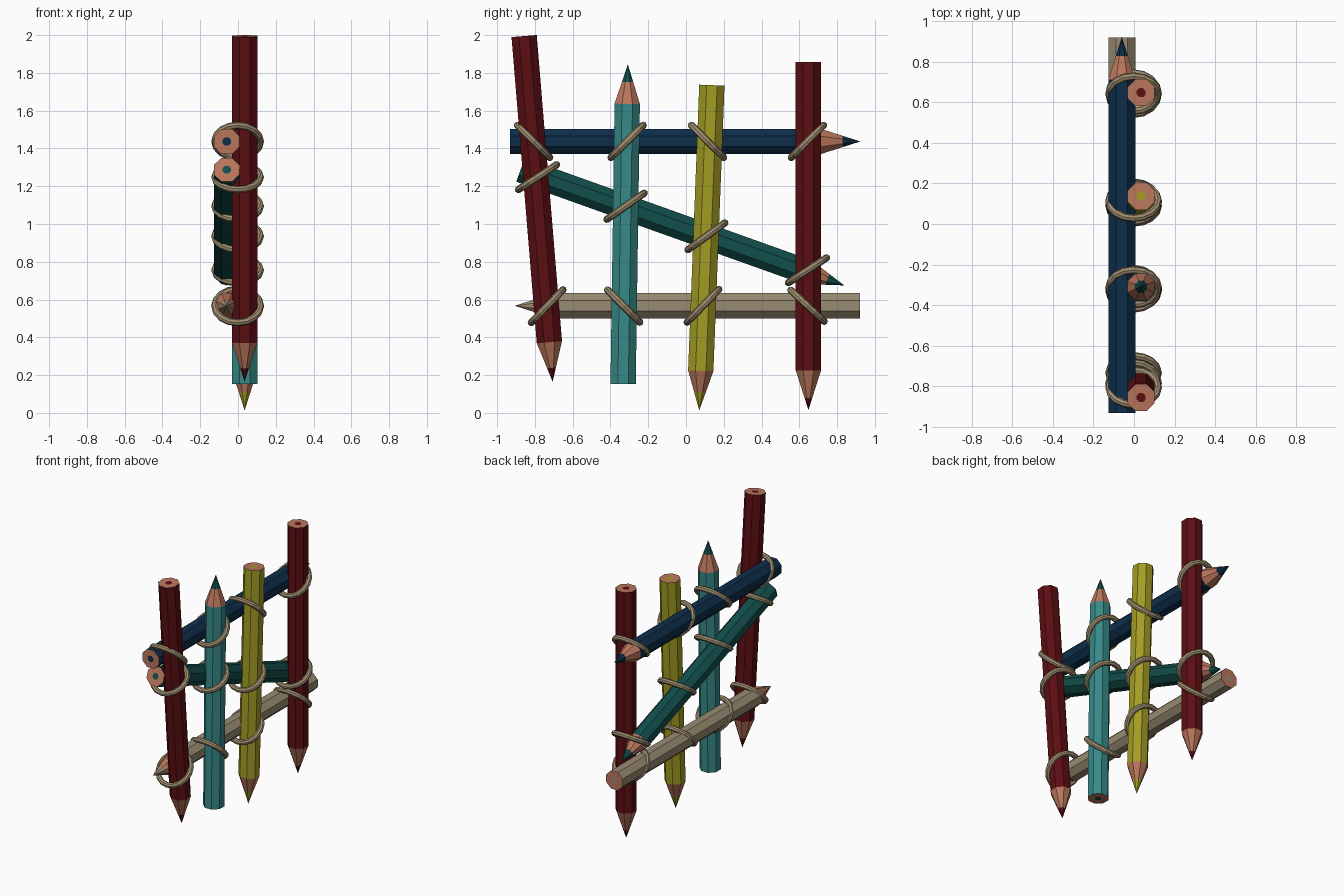
import bpy, bmesh, math
from mathutils import Vector

if "Cube" in bpy.data.objects:
    bpy.data.objects.remove(bpy.data.objects["Cube"])


def material(name, rgb):
    m = bpy.data.materials.new(name)
    lin = [((c / 255 + 0.055) / 1.055) ** 2.4 if c > 10 else c / 255 / 12.92 for c in rgb]
    m.diffuse_color = (*lin, 1)
    m.use_nodes = True
    m.node_tree.nodes["Principled BSDF"].inputs["Base Color"].default_value = m.diffuse_color
    return m


RED = material("dark red", (92, 14, 18))
BLUE = material("dark blue", (13, 46, 74))
TEAL = material("dark teal", (17, 78, 75))
AQUA = material("light teal", (54, 138, 136))
YELLOW = material("yellow", (162, 156, 36))
BEIGE = material("beige", (153, 139, 114))
WOOD = material("bare wood", (186, 118, 92))
ROPE = material("rope", (160, 142, 112))

SIDES = 8
FLAT_RADIUS = 0.067
RADIUS = FLAT_RADIUS / math.cos(math.pi / SIDES)
CONE = 0.21
X_UP, X_CROSS = 0.035, -0.06     # the two layers of pencils


def pencil(name, x, cap, tip, paint, lead, lead_part=0.45):
    """Octagonal pencil from the flat cap (y, z) to the sharp tip (y, z)."""
    a, b = Vector((x, *cap)), Vector((x, *tip))
    length = (b - a).length
    d = (b - a).normalized()
    u = Vector((1, 0, 0))
    v = d.cross(u)
    bm = bmesh.new()

    def ring(dist, r):
        out = []
        for k in range(SIDES):
            t = (k + 0.5) * 2 * math.pi / SIDES
            out.append(bm.verts.new(a + d * dist + (u * math.cos(t) + v * math.sin(t)) * r))
        return out

    # lead dot, cap rim, shoulder, lead edge
    rings = [ring(0, 0.024), ring(0, RADIUS), ring(length - CONE, RADIUS),
             ring(length - CONE * lead_part, RADIUS * lead_part)]
    point = bm.verts.new(b)
    bm.faces.new(rings[0]).material_index = 2
    for i, slot in enumerate((1, 0, 1)):
        for k in range(SIDES):
            n = (k + 1) % SIDES
            f = bm.faces.new((rings[i][k], rings[i][n], rings[i + 1][n], rings[i + 1][k]))
            f.material_index = slot
    for k in range(SIDES):
        bm.faces.new((rings[3][k], rings[3][(k + 1) % SIDES], point)).material_index = 2
    bmesh.ops.recalc_face_normals(bm, faces=bm.faces)
    me = bpy.data.meshes.new(name)
    bm.to_mesh(me)
    bm.free()
    for m in (paint, WOOD, lead):
        me.materials.append(m)
    bpy.context.collection.objects.link(bpy.data.objects.new(name, me))


# upright pencils
pencil("upright_pencil_1", X_UP, (-0.857, 1.995), (-0.706, 0.165), RED, RED, 0.35)
pencil("upright_pencil_2", X_UP, (-0.333, 0.153), (-0.308, 1.846), AQUA, TEAL)
pencil("upright_pencil_3", X_UP, (0.137, 1.735), (0.07, 0.013), YELLOW, YELLOW)
pencil("upright_pencil_4", X_UP, (0.648, 1.857), (0.648, 0.015), RED, RED, 0.3)

# crossing pencils
pencil("top_rail_pencil", X_CROSS, (-0.933, 1.437), (0.923, 1.437), BLUE, BLUE)
pencil("diagonal_pencil", X_CROSS, (-0.876, 1.287), (0.838, 0.675), TEAL, TEAL)
pencil("bottom_rail_pencil", X_CROSS, (0.92, 0.567), (-0.907, 0.567), BEIGE, BEIGE)

# rope ties around each crossing: y, z, tilt in degrees
TIES = [(-0.807, 1.437, -45), (-0.312, 1.437, 45), (0.114, 1.437, -45), (0.643, 1.437, 45),
        (-0.786, 1.248, 33), (-0.32, 1.094, 35), (0.108, 0.935, 36), (0.643, 0.755, 33),
        (-0.735, 0.565, 46), (-0.33, 0.565, -45), (0.09, 0.567, 46), (0.643, 0.567, -43)]
for i, (y, z, tilt) in enumerate(TIES):
    bpy.ops.mesh.primitive_torus_add(
        major_segments=16, minor_segments=8, major_radius=0.121, minor_radius=0.019,
        location=(-0.002, y, z), rotation=(math.radians(tilt), 0, 0))
    tie = bpy.context.object
    tie.name = f"rope_tie_{i + 1}"
    tie.data.materials.append(ROPE)
